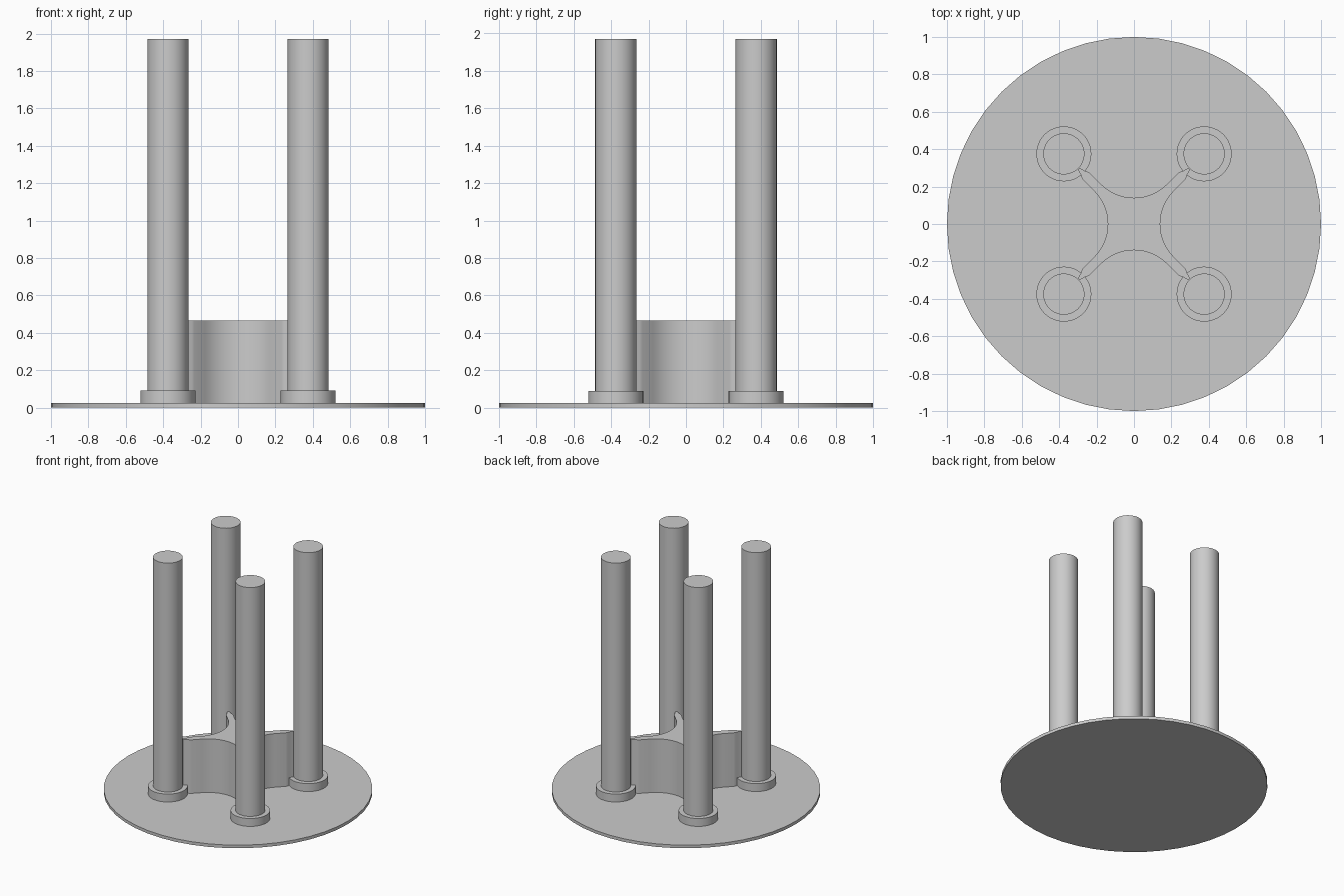
import bpy, bmesh, math

cube = bpy.data.objects.get("Cube")
if cube:
    bpy.data.objects.remove(cube, do_unlink=True)

grey = bpy.data.materials.new("plain grey")
grey.use_nodes = True
COLOUR = (0.6, 0.6, 0.6, 1)
grey.diffuse_color = COLOUR
grey.node_tree.nodes["Principled BSDF"].inputs["Base Color"].default_value = COLOUR

BASE_TOP = 0.025
SPREAD = 0.375


def finish(obj):
    obj.data.materials.append(grey)
    bpy.ops.object.select_all(action="DESELECT")
    obj.select_set(True)
    bpy.context.view_layer.objects.active = obj
    bpy.ops.object.shade_smooth_by_angle(angle=math.radians(30))


def cylinder(name, radius, bottom, top, x=0, y=0, sides=48):
    bpy.ops.mesh.primitive_cylinder_add(
        vertices=sides, radius=radius, depth=top - bottom,
        location=(x, y, (bottom + top) / 2))
    obj = bpy.context.object
    obj.name = name
    finish(obj)


def prism(name, outline, bottom, top):
    bm = bmesh.new()
    face = bm.faces.new([bm.verts.new((x, y, bottom)) for x, y in outline])
    extruded = bmesh.ops.extrude_face_region(bm, geom=[face])["geom"]
    moved = [v for v in extruded if isinstance(v, bmesh.types.BMVert)]
    bmesh.ops.translate(bm, verts=moved, vec=(0, 0, top - bottom))
    bmesh.ops.recalc_face_normals(bm, faces=bm.faces)
    mesh = bpy.data.meshes.new(name)
    bm.to_mesh(mesh)
    bm.free()
    obj = bpy.data.objects.new(name, mesh)
    bpy.context.collection.objects.link(obj)
    finish(obj)


# Round base plate
cylinder("base_plate", 1.0, 0, BASE_TOP)

# Four posts, each in a low collar
for side, sx in (("left", 1), ("right", -1)):
    for end, sy in (("front", -1), ("back", 1)):
        x, y = sx * SPREAD, sy * SPREAD
        cylinder(f"{end}_{side}_collar", 0.147, BASE_TOP, 0.09, x, y)
        cylinder(f"{end}_{side}_post", 0.11, BASE_TOP, 1.97, x, y)

# Central cross web: one hollow side and one tapered arm tip, turned four times
WAIST, HOLLOW, STEPS = 0.14, 0.249, 14
quarter = []
for i in range(STEPS + 1):
    a = math.radians(-45 + 90 * i / STEPS)
    quarter.append((WAIST + HOLLOW * (1 - math.cos(a)), HOLLOW * math.sin(a)))
tip = [(0.27, 0.233), (0.279, 0.247), (0.285, 0.265), (0.3, 0.29)]
quarter += tip + [(y, x) for x, y in reversed(tip)]
outline = []
for turn in range(4):
    c, s = ((1, 0), (0, 1), (-1, 0), (0, -1))[turn]
    outline += [(x * c - y * s, x * s + y * c) for x, y in quarter]
prism("cross_web", outline, BASE_TOP, 0.465)
